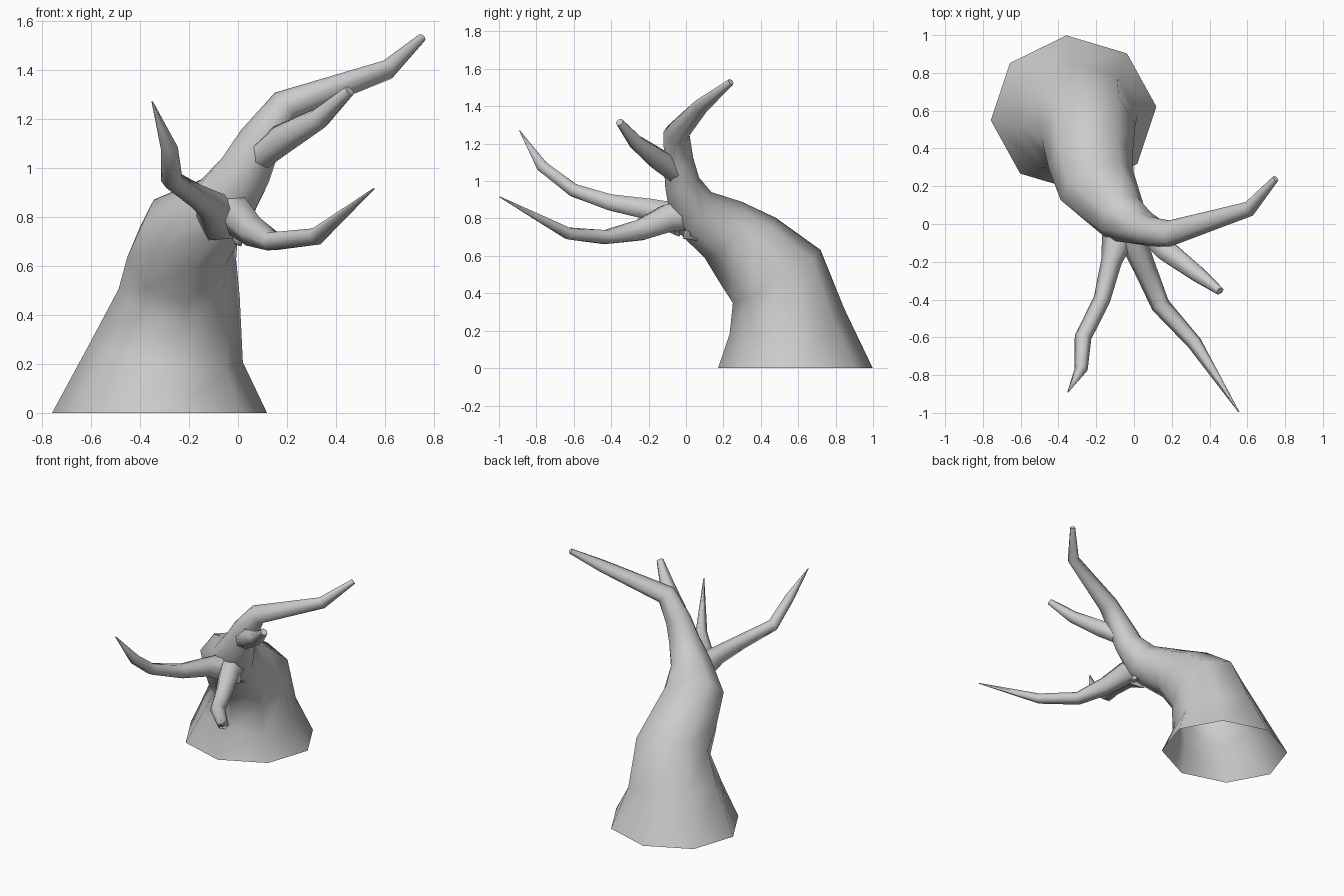
import bpy, bmesh, math
from mathutils import Vector

cube = bpy.data.objects.get("Cube")
if cube:
    bpy.data.objects.remove(cube)

bark = bpy.data.materials.new("grey_bark")
bark.use_nodes = True
GREY = (0.6, 0.6, 0.6, 1)
bark.diffuse_color = GREY
bark.node_tree.nodes["Principled BSDF"].inputs["Base Color"].default_value = GREY


def limb(name, stations, sides, rooted=False, turn=0.0):
    """Loft rings along a path; each station is x, y, z, side radius, depth radius.
    A rooted limb starts with a level, open ring."""
    bm = bmesh.new()
    points = [Vector(s[:3]) for s in stations]
    rings = []
    for i, station in enumerate(stations):
        before, after = points[max(i - 1, 0)], points[min(i + 1, len(points) - 1)]
        ahead = (after - points[i]).normalized() + (points[i] - before).normalized()
        n = Vector((0, 0, 1)) if rooted and i == 0 else ahead.normalized()
        v = n.cross(Vector((1, 0, 0))).normalized()
        u = v.cross(n)
        ring = []
        for k in range(sides):
            a = math.tau * k / sides + turn
            offset = u * math.cos(a) * station[3] + v * math.sin(a) * station[4]
            ring.append(bm.verts.new(points[i] + offset))
        rings.append(ring)
    for low, high in zip(rings, rings[1:]):
        for k in range(sides):
            j = (k + 1) % sides
            bm.faces.new((low[k], low[j], high[j], high[k]))
    if not rooted:
        bm.faces.new(rings[0][::-1])
    bm.faces.new(rings[-1])
    bmesh.ops.recalc_face_normals(bm, faces=bm.faces)
    mesh = bpy.data.meshes.new(name)
    bm.to_mesh(mesh)
    bm.free()
    mesh.materials.append(bark)
    obj = bpy.data.objects.new(name, mesh)
    bpy.context.collection.objects.link(obj)
    bpy.ops.object.select_all(action="DESELECT")
    obj.select_set(True)
    bpy.context.view_layer.objects.active = obj
    bpy.ops.object.shade_smooth_by_angle(angle=math.radians(75))
    return obj


# Leaning hollow trunk that narrows into the main upper branch
limb("trunk", [
    (-0.32, 0.585, 0.0, 0.44, 0.415),
    (-0.29, 0.54, 0.25, 0.315, 0.315),
    (-0.24, 0.485, 0.49, 0.25, 0.275),
    (-0.23, 0.33, 0.63, 0.225, 0.23),
    (-0.195, 0.20, 0.74, 0.21, 0.18),
    (-0.06, 0.03, 0.85, 0.14, 0.14),
    (0.03, -0.02, 0.99, 0.11, 0.095),
    (0.09, -0.04, 1.11, 0.09, 0.08),
    (0.19, -0.05, 1.255, 0.065, 0.07),
    (0.61, 0.08, 1.40, 0.04, 0.042),
    (0.75, 0.24, 1.53, 0.018, 0.018),
], 8, rooted=True, turn=math.radians(5))

# Short blunt branch
limb("stub_branch", [
    (0.05, -0.02, 1.01, 0.06, 0.05),
    (0.17, -0.14, 1.11, 0.065, 0.065),
    (0.33, -0.26, 1.20, 0.05, 0.045),
    (0.455, -0.355, 1.315, 0.025, 0.022),
], 6)

# Pointed branch on the right, curling upward
limb("right_branch", [
    (-0.07, -0.02, 0.79, 0.10, 0.10),
    (-0.12, -0.2, 0.85, 0.055, 0.065),
    (-0.17, -0.4, 0.885, 0.045, 0.05),
    (-0.27, -0.6, 0.95, 0.045, 0.04),
    (-0.28, -0.77, 1.08, 0.035, 0.035),
    (-0.35, -0.89, 1.27, 0.003, 0.003),
], 6)

# Long pointed branch on the left
limb("left_branch", [
    (-0.03, 0.02, 0.82, 0.08, 0.09),
    (0.0, -0.1, 0.80, 0.07, 0.085),
    (0.06, -0.24, 0.74, 0.06, 0.065),
    (0.14, -0.43, 0.70, 0.05, 0.042),
    (0.32, -0.63, 0.72, 0.04, 0.035),
    (0.555, -0.995, 0.915, 0.003, 0.003),
], 6)

# Small broken twig under the fork
limb("twig", [
    (-0.01, 0.02, 0.74, 0.03, 0.03),
    (0.0, 0.0, 0.70, 0.02, 0.02),
    (0.01, 0.06, 0.685, 0.006, 0.006),
], 5)
